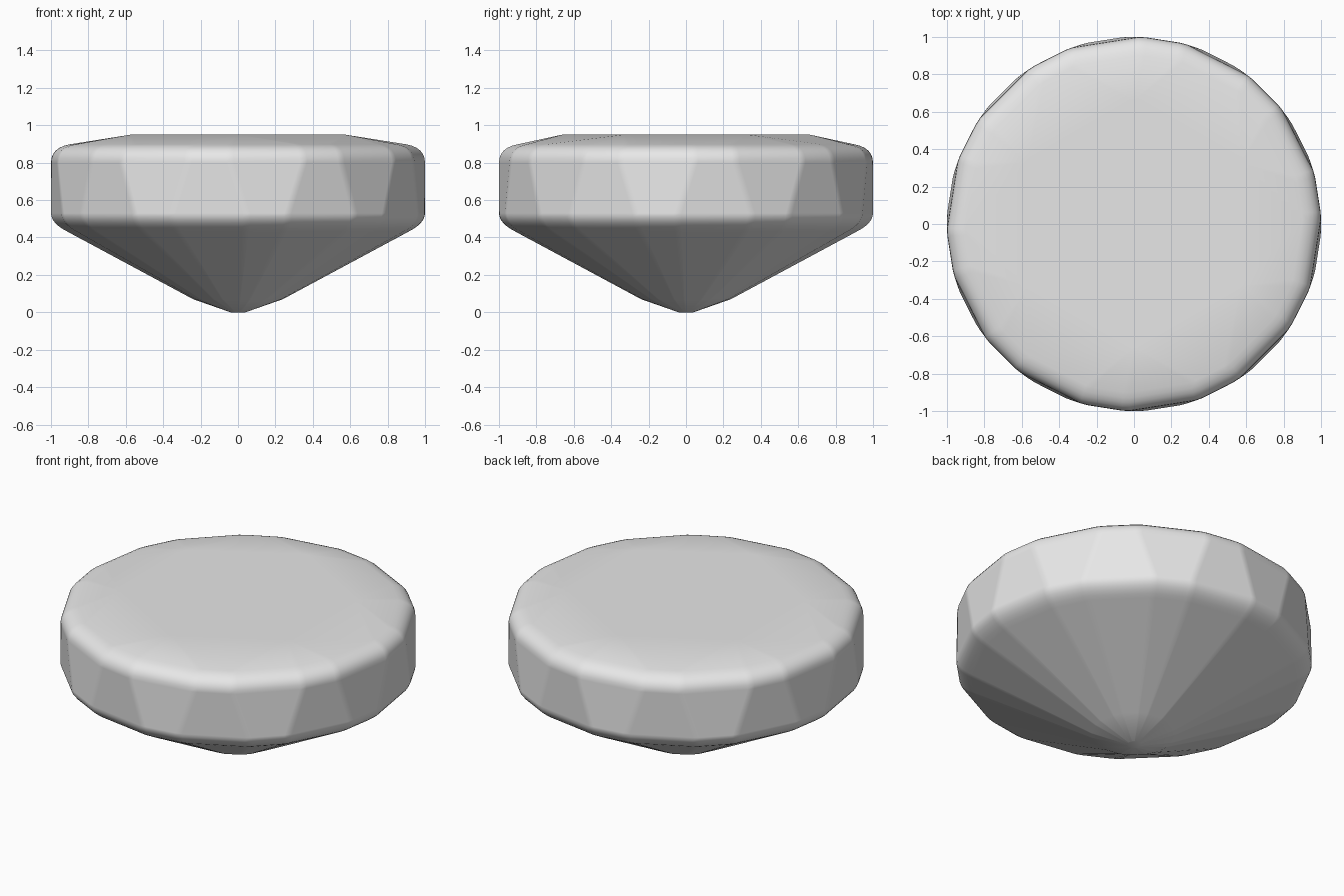
import bpy
import bmesh
from math import sin, cos, pi, radians, degrees

cube = bpy.data.objects.get("Cube")
if cube:
    bpy.data.objects.remove(cube, do_unlink=True)

SIDES = 20
TWIST = radians(2.5)   # neighbouring girdle edges lean opposite ways
SOFT = radians(1.2)    # half width of the chamfer on each girdle edge
ROUND = 6              # steps in each rounded rim

stone = bpy.data.materials.new("pale_grey_stone")
stone.diffuse_color = (0.8, 0.8, 0.8, 1)
stone.use_nodes = True
stone.node_tree.nodes["Principled BSDF"].inputs["Base Color"].default_value = (0.8, 0.8, 0.8, 1)


def angles(lean):
    """Two angles for each girdle edge, leaning by alternating amounts."""
    result = []
    for k in range(SIDES):
        middle = 2 * pi * k / SIDES + lean * TWIST * (-1) ** k
        result += [middle - SOFT, middle + SOFT]
    return result


def curve(start, corner, end):
    """Rounded rim: a quadratic curve of (radius, height) points."""
    points = []
    for i in range(ROUND + 1):
        t = i / ROUND
        points.append(tuple((1 - t) ** 2 * a + 2 * t * (1 - t) * b + t * t * c
                            for a, b, c in zip(start, corner, end)))
    return points


bm = bmesh.new()


def ring(radius, height, lean):
    return [bm.verts.new((radius * cos(a), radius * sin(a), height)) for a in angles(lean)]


# Pointed base, rounded lower rim, girdle and rounded upper rim
lower = [(0.04, 0), (0.24, 0.07)] + curve((0.91, 0.43), (1, 0.475), (1, 0.53))
upper = curve((1, 0.8), (1, 0.88), (0.9, 0.898))
rings = [ring(r, z, -1) for r, z in lower] + [ring(r, z, 1) for r, z in upper]
count = 2 * SIDES
for a, b in zip(rings, rings[1:]):
    for j in range(count):
        n = (j + 1) % count
        bm.faces.new((a[j], a[n], b[n], b[j]))
bm.faces.new(rings[0][::-1])

# Six-sided table and the shallow crown facets that reach down to the rim
table = [bm.verts.new((0.66 * cos(radians(30 + 60 * k)),
                       0.66 * sin(radians(30 + 60 * k)), 0.95)) for k in range(6)]
bm.faces.new(table)
rim, turn = rings[-1], angles(1)


def nearest(j):
    n = (j + 1) % count
    middle = (turn[j] + turn[n] + (2 * pi if n == 0 else 0)) / 2
    return int(degrees(middle) // 60) % 6


for j in range(count):
    n = (j + 1) % count
    here, following = nearest(j), nearest(n)
    bm.faces.new((rim[j], rim[n], table[here]))
    if here != following:
        bm.faces.new((rim[n], table[following], table[here]))

for face in bm.faces:
    face.smooth = True
bmesh.ops.recalc_face_normals(bm, faces=bm.faces[:])
mesh = bpy.data.meshes.new("cut_gem")
bm.to_mesh(mesh)
bm.free()
mesh.materials.append(stone)
gem = bpy.data.objects.new("cut_gem", mesh)
bpy.context.collection.objects.link(gem)

# Keep the large facets flat while the rims stay soft
weighted = gem.modifiers.new("flat_facets", 'WEIGHTED_NORMAL')
weighted.weight = 100
weighted.keep_sharp = True
